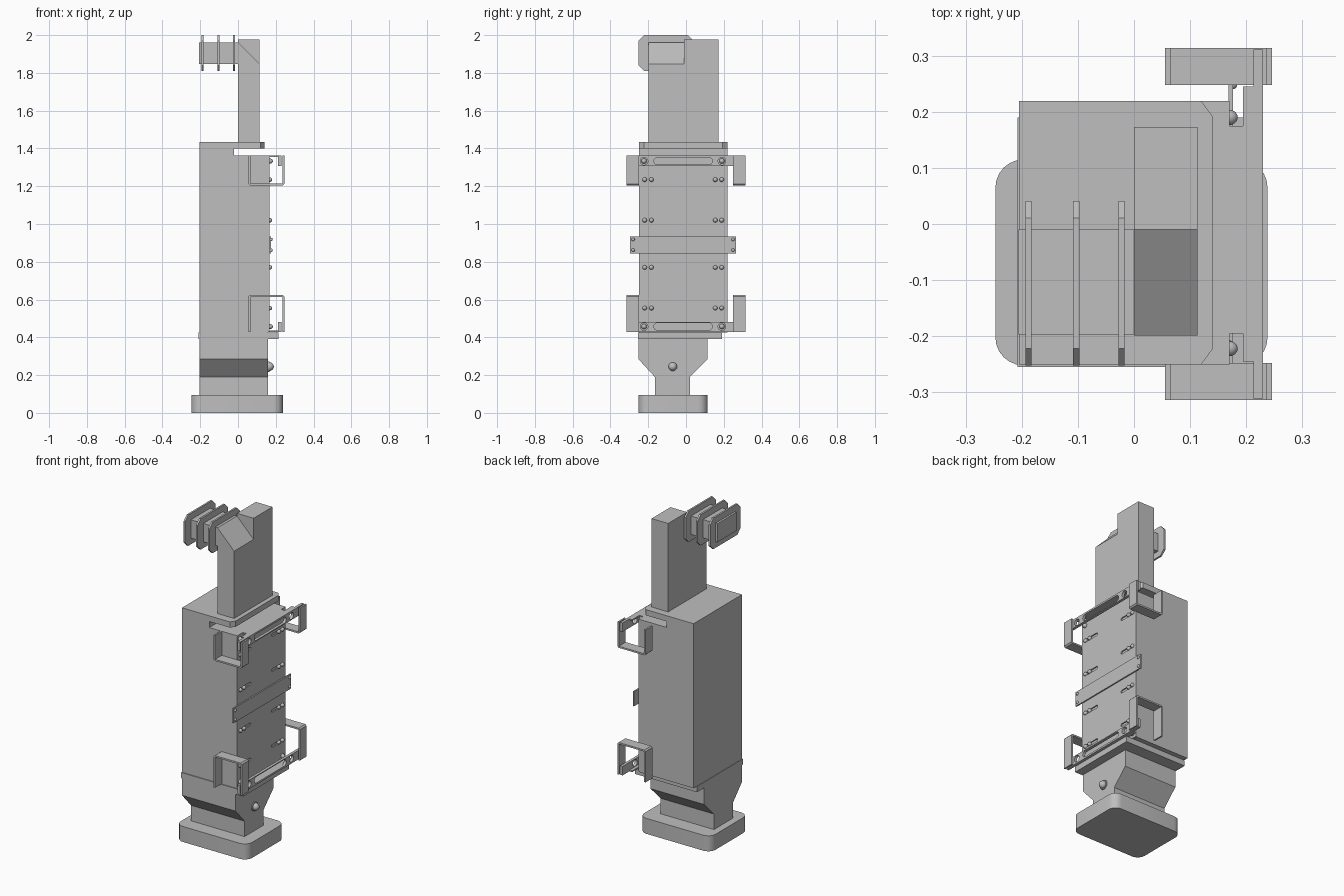
import bpy, bmesh, math
from mathutils import Vector

if "Cube" in bpy.data.objects:
    bpy.data.objects.remove(bpy.data.objects["Cube"])

grey = bpy.data.materials.new("plain_grey")
grey.diffuse_color = (0.52, 0.52, 0.52, 1)
grey.use_nodes = True
grey.node_tree.nodes["Principled BSDF"].inputs["Base Color"].default_value = grey.diffuse_color


def prism(name, outlines, axis, a, b):
    """Extrude 2D outlines along an axis: x -> (y,z), y -> (x,z), z -> (x,y)."""
    place = {'x': lambda u, v, w: (w, u, v),
             'y': lambda u, v, w: (u, w, v),
             'z': lambda u, v, w: (u, v, w)}[axis]
    bm = bmesh.new()
    for pts in outlines:
        lo = [bm.verts.new(place(u, v, a)) for u, v in pts]
        hi = [bm.verts.new(place(u, v, b)) for u, v in pts]
        n = len(pts)
        bm.faces.new(lo)
        bm.faces.new(hi)
        for i in range(n):
            j = (i + 1) % n
            bm.faces.new((lo[i], lo[j], hi[j], hi[i]))
    bmesh.ops.recalc_face_normals(bm, faces=bm.faces)
    me = bpy.data.meshes.new(name)
    bm.to_mesh(me)
    bm.free()
    me.materials.append(grey)
    ob = bpy.data.objects.new(name, me)
    bpy.context.collection.objects.link(ob)
    return ob


def rect(u0, u1, v0, v1):
    return [(u0, v0), (u1, v0), (u1, v1), (u0, v1)]


def rounded(u0, u1, v0, v1, r, n=6):
    pts = []
    for k, (cu, cv) in enumerate([(u1 - r, v1 - r), (u0 + r, v1 - r),
                                  (u0 + r, v0 + r), (u1 - r, v0 + r)]):
        for i in range(n + 1):
            t = math.pi / 2 * (k + i / n)
            pts.append((cu + r * math.cos(t), cv + r * math.sin(t)))
    return pts


def box(name, x0, x1, y0, y1, z0, z1):
    return prism(name, [rect(x0, x1, y0, y1)], 'z', z0, z1)


def smooth(ob):
    bpy.ops.object.select_all(action='DESELECT')
    ob.select_set(True)
    bpy.context.view_layer.objects.active = ob
    bpy.ops.object.shade_smooth_by_angle(angle=math.radians(35))


def cut(ob, outlines, a, b):
    """Cut outlines through a plate along x."""
    cutter = prism("cutter", outlines, 'x', a, b)
    cutter.hide_render = True
    m = ob.modifiers.new("slots", 'BOOLEAN')
    m.object = cutter
    m.solver = 'EXACT'
    bpy.context.view_layer.objects.active = ob
    bpy.ops.object.modifier_apply(modifier="slots")
    bpy.data.objects.remove(cutter)


def bolt(name, x, y, z, r, depth):
    """Domed bolt head pointing to +x."""
    bm = bmesh.new()
    bmesh.ops.create_uvsphere(bm, u_segments=16, v_segments=8, radius=1)
    for v in bm.verts:
        c = v.co.copy()
        v.co = Vector((x + c.z * depth, y + c.x * r, z + c.y * r))
    bmesh.ops.recalc_face_normals(bm, faces=bm.faces)
    me = bpy.data.meshes.new(name)
    bm.to_mesh(me)
    bm.free()
    me.materials.append(grey)
    ob = bpy.data.objects.new(name, me)
    bpy.context.collection.objects.link(ob)
    smooth(ob)


Y0, Y1 = -0.25, 0.219          # body width

# foot, flared neck and flange
smooth(prism("foot", [rounded(-0.247, 0.238, -0.252, 0.115, 0.05)], 'z', 0, 0.095))
prism("neck", [[(-0.165, 0.095), (0.02, 0.095), (0.02, 0.19), (0.115, 0.285),
                (0.115, 0.39), (-0.252, 0.39), (-0.252, 0.285), (-0.165, 0.19)]],
      'x', -0.204, 0.16)
prism("neck_bolt_washer", [rounded(-0.098, -0.042, 0.217, 0.273, 0.028)], 'x', 0.16, 0.166)
bolt("neck_bolt", 0.166, -0.07, 0.245, 0.023, 0.024)
box("lower_flange", -0.208, 0.214, -0.255, 0.19, 0.39, 0.425)

# main casing with an open notch under the lid
prism("casing", [[(-0.205, 0.425), (0.16, 0.425), (0.16, 1.355), (-0.02, 1.355),
                  (-0.02, 1.40), (-0.02, 1.435), (-0.205, 1.435)]], 'y', Y0, Y1)
prism("lid", [[(-0.02, Y0), (0.12, Y0), (0.14, Y0 + 0.027), (0.14, Y1 - 0.027),
               (0.12, Y1), (-0.02, Y1)]], 'z', 1.40, 1.435)

# side panel with slots and bolts
panel = box("side_panel", 0.16, 0.168, Y0, Y1, 0.428, 1.355)
rows = (0.555, 0.77, 1.02, 1.235)
cut(panel, [rounded(y - 0.055, y + 0.055, z - 0.009, z + 0.009, 0.0088, 4)
            for z in rows for y in (-0.17, 0.142)], 0.161, 0.18)
for z in rows:
    for y in (-0.219, -0.183, 0.155, 0.189):
        bolt("panel_bolt", 0.168, y, z, 0.012, 0.013)

# cross strip
box("cross_strip", 0.168, 0.176, -0.296, 0.264, 0.845, 0.935)
for y in (-0.28, 0.249):
    for z in (0.862, 0.918):
        bolt("strip_bolt", 0.176, y, z, 0.009, 0.008)

# upper and lower mounting brackets, the lower one mirrored in height
for label, edge, s, drop in (("upper", 1.363, -1, 0.158), ("lower", 0.427, 1, 0.197)):
    def zz(d0, d1):
        return sorted((edge + s * d0, edge + s * d1))
    prism(label + "_shelf", [[(-0.02, Y0), (0.17, Y0), (0.17, -0.195), (0.194, -0.195),
                              (0.194, -0.245), (0.23, -0.245), (0.23, 0.245),
                              (0.194, 0.245), (0.194, 0.175), (0.17, 0.175),
                              (0.17, Y1), (-0.02, Y1)]], 'z', *zz(0, 0.008))
    lip = box(label + "_lip", 0.213, 0.23, -0.311, 0.311, *zz(0, 0.055))
    zc = edge + s * 0.03
    cut(lip, [rounded(-0.17, 0.14, zc - 0.019, zc + 0.019, 0.0188)]
        + [rounded(y - 0.02, y + 0.02, zc - 0.02, zc + 0.02, 0.0198)
           for y in (-0.222, 0.19)], 0.2, 0.24)
    for y in (-0.222, 0.19):
        bolt(label + "_lip_bolt", 0.168, y, zc, 0.014, 0.017)
    # U-shaped straps open towards the shelf
    a, b, t, c = 0.055, 0.246, 0.01, 0.008
    u = [(a, 0), (a, drop - c), (a + c, drop), (b - c, drop), (b, drop - c), (b, 0),
         (b - t, 0), (b - t, drop - t), (a + t, drop - t), (a + t, 0)]
    for side in (-1, 1):
        y0, y1 = sorted((side * 0.248, side * 0.314))
        prism(label + "_strap", [[(x, edge + s * d) for x, d in u]], 'y', y0, y1)

# top column, its sloped elbow and the side duct
box("column", 0, 0.113, -0.01, 0.173, 1.435, 1.978)
prism("elbow_column", [[(0, 1.435), (0.113, 1.435), (0.113, 1.848), (0, 1.961)]],
      'y', -0.199, -0.01)
box("side_duct", -0.206, 0, -0.197, -0.01, 1.848, 1.961)

# cooling fins with clipped corners
k, f0, f1, g0, g1 = 0.03, -0.252, 0.041, 1.81, 2.0
fin = [(f0 + k, g0), (f1 - k, g0), (f1, g0 + k), (f1, g1 - k),
       (f1 - k, g1), (f0 + k, g1), (f0, g1 - k), (f0, g0 + k)]
for x in (-0.188, -0.103, -0.022):
    prism("fin", [fin], 'x', x - 0.0055, x + 0.0055)
